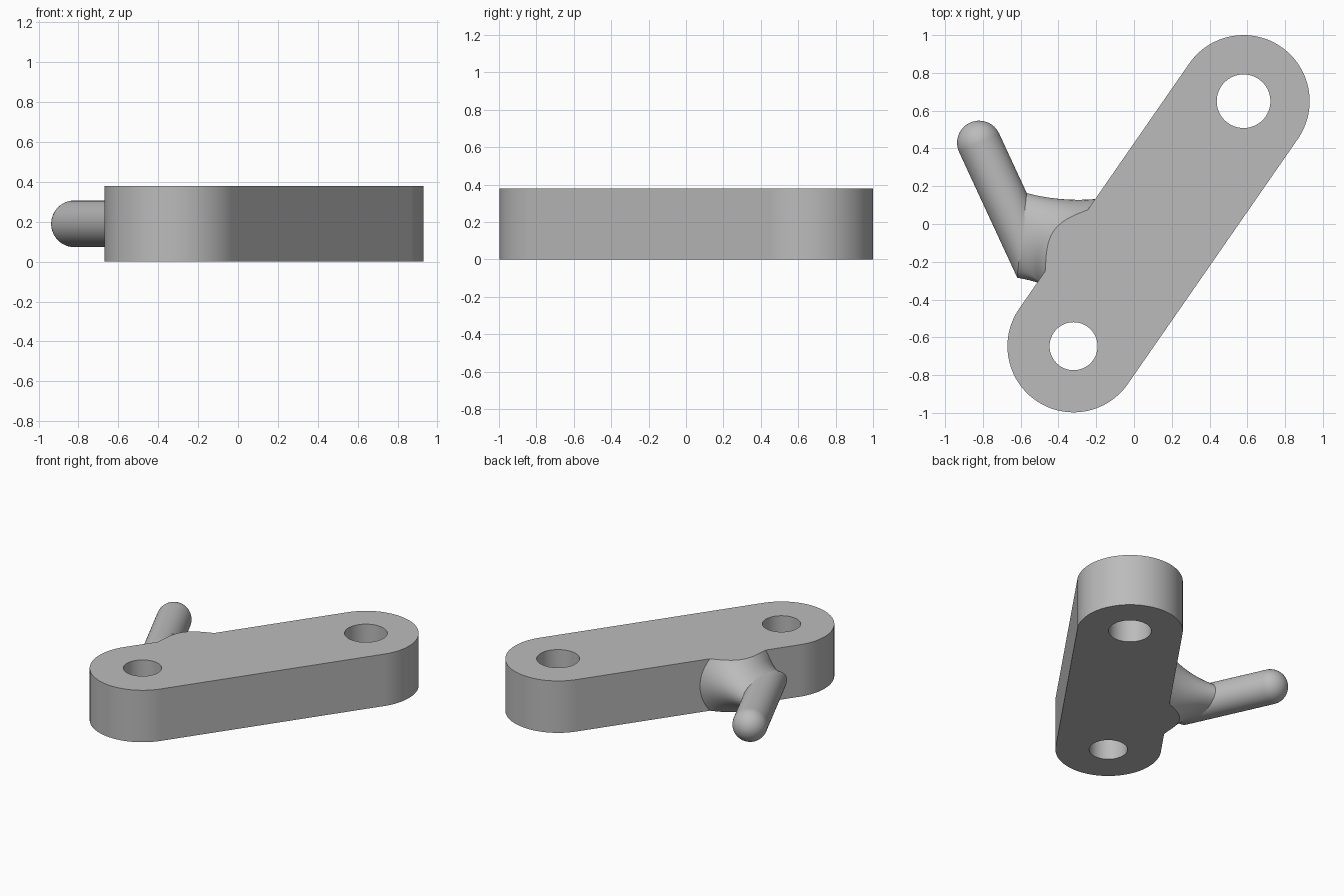
import bpy, bmesh, math
from mathutils import Vector

cube = bpy.data.objects.get("Cube")
if cube:
    bpy.data.objects.remove(cube, do_unlink=True)

HEIGHT, END_R = 0.38, 0.35
LOW, HIGH = Vector((-0.32, -0.647, 0)), Vector((0.58, 0.65, 0))
PEG_R, FILLET_R = 0.117, 0.21
TIP = Vector((-0.82, 0.43, HEIGHT / 2))
AXIS = Vector((0.42, -0.907, 0)).normalized()
SIDE = Vector((-AXIS.y, AXIS.x, 0))
UP = Vector((0, 0, 1))

grey = bpy.data.materials.new("plain grey")
grey.use_nodes = True
grey.diffuse_color = (0.5, 0.5, 0.5, 1)
grey.node_tree.nodes["Principled BSDF"].inputs["Base Color"].default_value = grey.diffuse_color


def make_object(name, bm):
    bmesh.ops.recalc_face_normals(bm, faces=bm.faces)
    mesh = bpy.data.meshes.new(name)
    bm.to_mesh(mesh)
    bm.free()
    mesh.materials.append(grey)
    obj = bpy.data.objects.new(name, mesh)
    bpy.context.collection.objects.link(obj)
    return obj


def prism(name, outline, bottom, top):
    bm = bmesh.new()
    face = bm.faces.new([bm.verts.new((p.x, p.y, bottom)) for p in outline])
    grown = bmesh.ops.extrude_face_region(bm, geom=[face])["geom"]
    verts = [v for v in grown if isinstance(v, bmesh.types.BMVert)]
    bmesh.ops.translate(bm, verts=verts, vec=(0, 0, top - bottom))
    return make_object(name, bm)


def arc(centre, radius, start, sweep, steps):
    angles = [start + sweep * i / steps for i in range(steps + 1)]
    return [centre + radius * Vector((math.cos(a), math.sin(a), 0)) for a in angles]


def combine(target, tool, operation):
    mod = target.modifiers.new(tool.name, 'BOOLEAN')
    mod.operation, mod.object, mod.solver = operation, tool, 'EXACT'
    bpy.context.view_layer.objects.active = target
    bpy.ops.object.modifier_apply(modifier=mod.name)
    bpy.data.objects.remove(tool, do_unlink=True)


def nearest_on_spine(p):
    flat, spine = Vector((p.x, p.y, 0)), HIGH - LOW
    t = (flat - LOW).dot(spine) / spine.length_squared
    q = LOW + spine * min(1, max(0, t))
    return Vector((q.x, q.y, p.z))


def peg_line(out, dome=12, curve=24):
    """One lengthwise line of the peg: rounded tip, shaft, fillet into the arm."""
    line = []
    for i in range(1, dome + 1):
        a = math.pi / 2 * i / dome
        line.append(TIP - AXIS * PEG_R * math.cos(a) + out * PEG_R * math.sin(a))
    # slide a ball along the shaft until it touches the arm wall
    near, far = 0.0, 0.85
    for _ in range(40):
        mid = (near + far) / 2
        ball = TIP + AXIS * mid + out * (PEG_R + FILLET_R)
        if (ball - nearest_on_spine(ball)).length > END_R + FILLET_R:
            near = mid
        else:
            far = mid
    inward = (nearest_on_spine(ball) - ball).normalized()
    angle = out.angle(-inward)
    turn = math.pi - angle
    for i in range(curve + 1):
        s = i / curve
        way = (-out * math.sin((1 - s) * turn) + inward * math.sin(s * turn)) / math.sin(turn)
        line.append(ball + way * FILLET_R)
    line[-1] += inward * 0.001
    line.append(line[-1] + inward * 0.06)
    return line


# arm: rounded bar, built tall and trimmed later
heading = math.atan2(HIGH.y - LOW.y, HIGH.x - LOW.x)
outline = (arc(HIGH, END_R, heading - math.pi / 2, math.pi, 64)
           + arc(LOW, END_R, heading + math.pi / 2, math.pi, 64))
arm = prism("lever_arm", outline, -0.3, HEIGHT + 0.3)

# peg with its flared root
COUNT = 64
bm = bmesh.new()
lines = []
for k in range(COUNT):
    a = 2 * math.pi * (k + 0.5) / COUNT
    lines.append([bm.verts.new(p) for p in peg_line(SIDE * math.cos(a) + UP * math.sin(a))])
point = bm.verts.new(TIP - AXIS * PEG_R)
root = bm.verts.new(sum((l[-1].co for l in lines), Vector()) / COUNT)
for k in range(COUNT):
    one, two = lines[k - 1], lines[k]
    bm.faces.new((point, one[0], two[0]))
    bm.faces.new((root, two[-1], one[-1]))
    for i in range(len(one) - 1):
        bm.faces.new((one[i], one[i + 1], two[i + 1], two[i]))
combine(arm, make_object("peg", bm), 'UNION')

# trim to the flat top and bottom
corners = [Vector(c) for c in ((-2, -2, 0), (2, -2, 0), (2, 2, 0), (-2, 2, 0))]
combine(arm, prism("trim_slab", corners, 0, HEIGHT), 'INTERSECT')

# through holes
for name, centre, radius in (("small_hole", LOW, 0.127), ("large_hole", HIGH, 0.142)):
    ring = arc(centre, radius, 0, 2 * math.pi, 64)[:-1]
    combine(arm, prism(name, ring, -0.1, HEIGHT + 0.1), 'DIFFERENCE')

# smooth shading with crisp rims
bpy.ops.object.select_all(action='DESELECT')
arm.select_set(True)
bpy.context.view_layer.objects.active = arm
bpy.ops.object.shade_smooth_by_angle(angle=math.radians(30))
weighted = arm.modifiers.new("even shading", 'WEIGHTED_NORMAL')
weighted.keep_sharp = True
